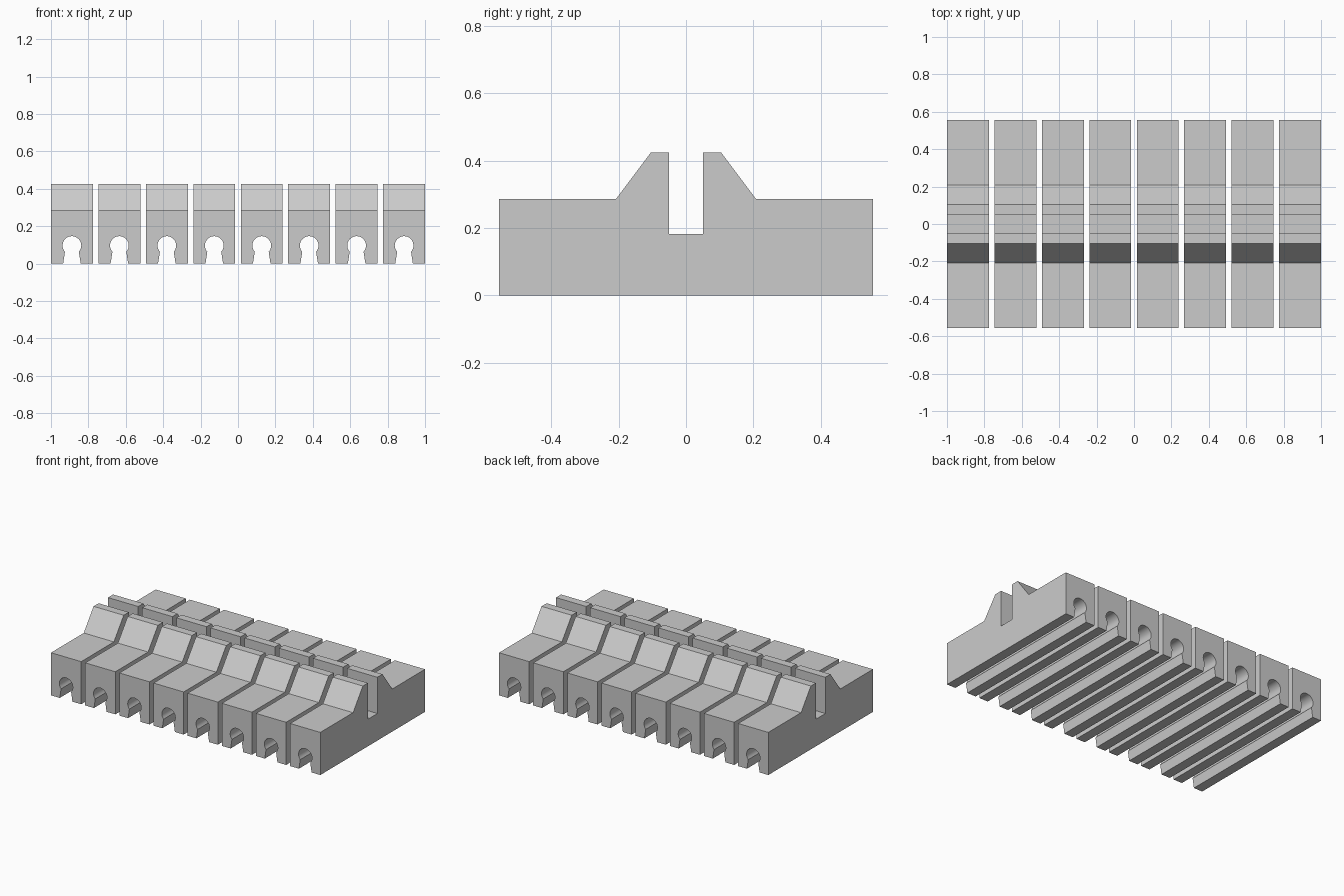
import bpy, bmesh, math
from mathutils import Vector

if "Cube" in bpy.data.objects:
    bpy.data.objects.remove(bpy.data.objects["Cube"])

COUNT, WIDTH = 8, 0.224
PITCH = (2 - WIDTH) / (COUNT - 1)

grey = bpy.data.materials.new("light grey plastic")
grey.diffuse_color = (0.6, 0.6, 0.6, 1)
grey.use_nodes = True
grey.node_tree.nodes["Principled BSDF"].inputs["Base Color"].default_value = grey.diffuse_color


def prism(name, points, direction):
    """Extrude a closed outline along a direction."""
    bm = bmesh.new()
    face = bm.faces.new([bm.verts.new(p) for p in points])
    ext = bmesh.ops.extrude_face_region(bm, geom=[face])
    moved = [v for v in ext["geom"] if isinstance(v, bmesh.types.BMVert)]
    bmesh.ops.translate(bm, verts=moved, vec=Vector(direction))
    bmesh.ops.recalc_face_normals(bm, faces=bm.faces[:])
    mesh = bpy.data.meshes.new(name)
    bm.to_mesh(mesh)
    bm.free()
    mesh.materials.append(grey)
    obj = bpy.data.objects.new(name, mesh)
    bpy.context.collection.objects.link(obj)
    return obj


# Block side profile: base, two sloped ridges, open slot between them
half = [(0.05, 0.182), (0.05, 0.425), (0.104, 0.425), (0.208, 0.286),
        (0.555, 0.286), (0.555, 0)]
outline = half + [(-y, z) for y, z in reversed(half)]
block = prism("clip_block_1", [(-WIDTH / 2, y, z) for y, z in outline], (WIDTH, 0, 0))

# Keyhole channel: round bore, narrow neck, flared mouth
R, CZ, START = 0.05, 0.097, math.radians(-42)
SEGS = 24
bore = []
for i in range(SEGS + 1):
    a = START + (math.pi - 2 * START) * i / SEGS
    bore.append((R * math.cos(a), CZ + R * math.sin(a)))
keyhole = [(0.048, -0.02), (0.047, 0)] + bore + [(-0.047, 0), (-0.048, -0.02)]
cutter = prism("channel_cutter", [(x, -0.7, z) for x, z in keyhole], (0, 1.4, 0))
cutter.hide_render = True

cut = block.modifiers.new("channel", 'BOOLEAN')
cut.operation = 'DIFFERENCE'
cut.solver = 'EXACT'
cut.object = cutter
bpy.context.view_layer.objects.active = block
block.select_set(True)
cutter.select_set(False)
bpy.ops.object.modifier_apply(modifier=cut.name)
bpy.data.objects.remove(cutter)
bpy.ops.object.shade_smooth_by_angle(angle=math.radians(25))

# Row of identical blocks sharing one mesh
for i in range(COUNT):
    obj = block if i == 0 else block.copy()
    if i:
        obj.name = f"clip_block_{i + 1}"
        bpy.context.collection.objects.link(obj)
    obj.location.x = -1 + WIDTH / 2 + i * PITCH
